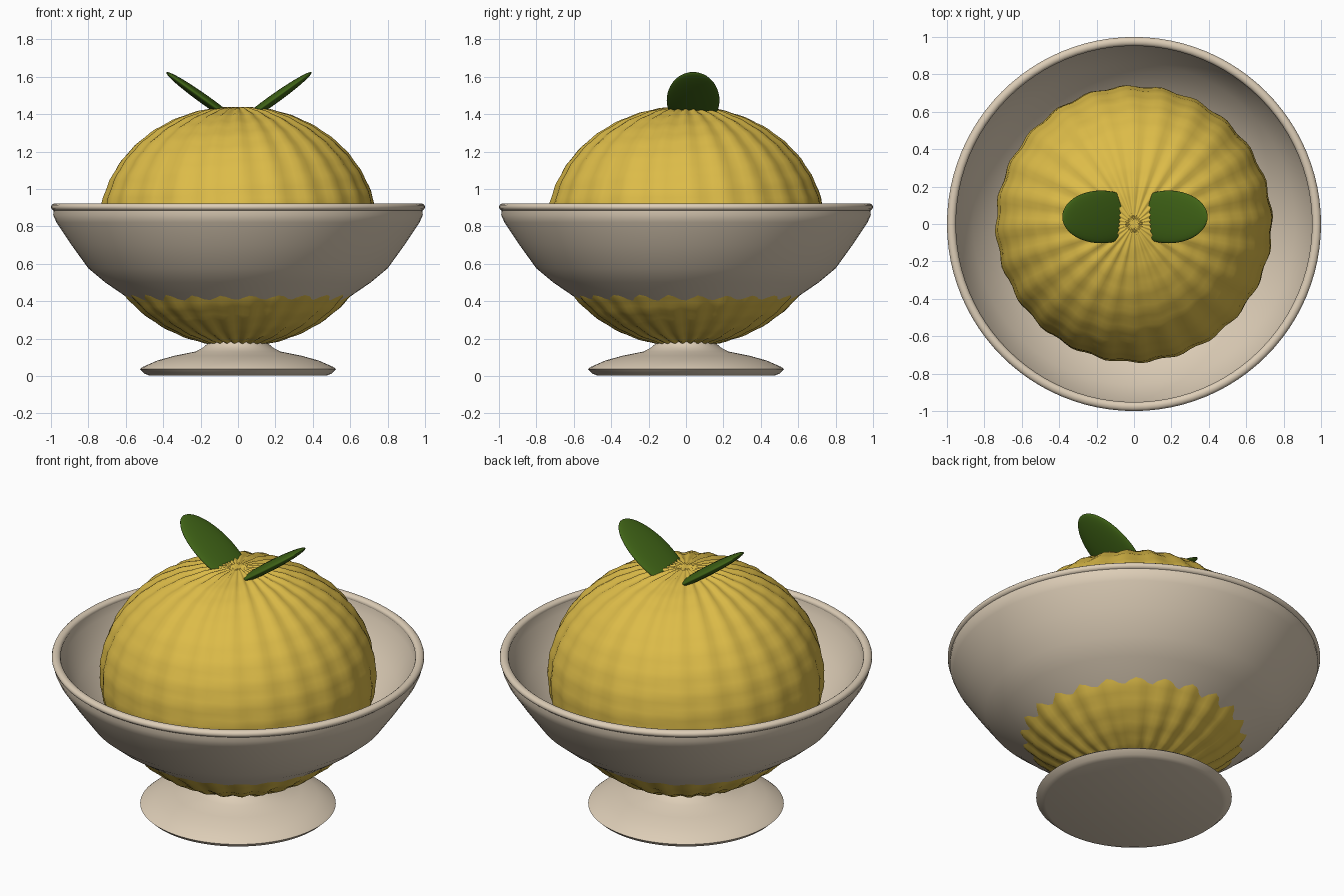
import bpy, bmesh, math
from mathutils import Matrix, Vector

if "Cube" in bpy.data.objects:
    bpy.data.objects.remove(bpy.data.objects["Cube"])


def material(name, rgb):
    m = bpy.data.materials.new(name)
    m.diffuse_color = (*rgb, 1)
    m.use_nodes = True
    m.node_tree.nodes["Principled BSDF"].inputs["Base Color"].default_value = m.diffuse_color
    return m


cream = material("cream ceramic", (0.72, 0.61, 0.47))
gold = material("golden yellow", (0.72, 0.50, 0.065))
green = material("leaf green", (0.05, 0.125, 0.008))


def finish(name, bm, mat, angle=40):
    bmesh.ops.recalc_face_normals(bm, faces=bm.faces)
    me = bpy.data.meshes.new(name)
    bm.to_mesh(me)
    bm.free()
    me.materials.append(mat)
    ob = bpy.data.objects.new(name, me)
    bpy.context.collection.objects.link(ob)
    bpy.ops.object.select_all(action='DESELECT')
    ob.select_set(True)
    bpy.context.view_layer.objects.active = ob
    bpy.ops.object.shade_smooth_by_angle(angle=math.radians(angle))
    return ob


def lathe(name, profile, mat, closed=False, steps=96):
    """Spin an (r, z) profile around the z axis."""
    bm = bmesh.new()
    verts = [bm.verts.new((r, 0, z)) for r, z in profile]
    edges = [bm.edges.new(p) for p in zip(verts, verts[1:])]
    if closed:
        edges.append(bm.edges.new((verts[-1], verts[0])))
    bmesh.ops.spin(bm, geom=verts + edges, cent=(0, 0, 0), axis=(0, 0, 1),
                   angle=2 * math.pi, steps=steps, use_duplicate=False)
    bmesh.ops.remove_doubles(bm, verts=bm.verts, dist=1e-4)
    return finish(name, bm, mat)


# Footed bowl: underside, foot, stem, outer wall, then inner wall back to the axis
lathe("bowl", [
    (0, 0.003), (0.475, 0.003), (0.50, 0.012), (0.525, 0.036), (0.51, 0.048),
    (0.43, 0.083), (0.34, 0.108), (0.23, 0.13), (0.19, 0.15), (0.16, 0.175),
    (0.15, 0.22), (0.30, 0.26), (0.45, 0.325), (0.60, 0.425), (0.71, 0.50),
    (0.80, 0.575), (0.89, 0.70), (0.97, 0.82), (0.988, 0.86), (0.985, 0.905),
    (0.955, 0.905), (0.945, 0.85), (0.86, 0.71), (0.77, 0.60), (0.68, 0.525),
    (0.57, 0.45), (0.43, 0.36), (0.28, 0.30), (0, 0.28)], cream)

# Rounded lip around the bowl edge
lathe("bowl_rim", [(0.976 + 0.024 * math.cos(a), 0.903 + 0.02 * math.sin(a))
                   for a in (i * math.pi / 6 for i in range(12))],
      cream, closed=True)

# Ribbed scoop: squashed sphere with 24 shallow ribs and faint rings
bm = bmesh.new()
bmesh.ops.create_uvsphere(bm, u_segments=120, v_segments=64, radius=1)
for v in bm.verts:
    theta = math.atan2(v.co.y, v.co.x)
    phi = math.acos(max(-1, min(1, v.co.z)))
    fade = min(1, math.sin(phi) * 5)
    k = 1 + fade * (0.009 * math.sin(24 * theta + 2 * math.cos(phi))
                    + 0.003 * math.sin(36 * phi + 3 * theta))
    v.co = Vector((0.737 * v.co.x * k, 0.737 * v.co.y * k,
                   0.8 + 0.638 * v.co.z * k))
finish("scoop", bm, gold, 60)

# Pair of flattened leaves leaning outward from the top
for side, name in ((1, "right_leaf"), (-1, "left_leaf")):
    bm = bmesh.new()
    bmesh.ops.create_uvsphere(bm, u_segments=48, v_segments=24, radius=1)
    place = (Matrix.Translation((side * 0.18 + 0.005, 0.038, 1.475))
             @ Matrix.Rotation(-side * math.radians(35.5), 4, 'Y')
             @ Matrix.Diagonal((0.256, 0.141, 0.026, 1)))
    bmesh.ops.transform(bm, matrix=place, verts=bm.verts)
    finish(name, bm, green, 60)
